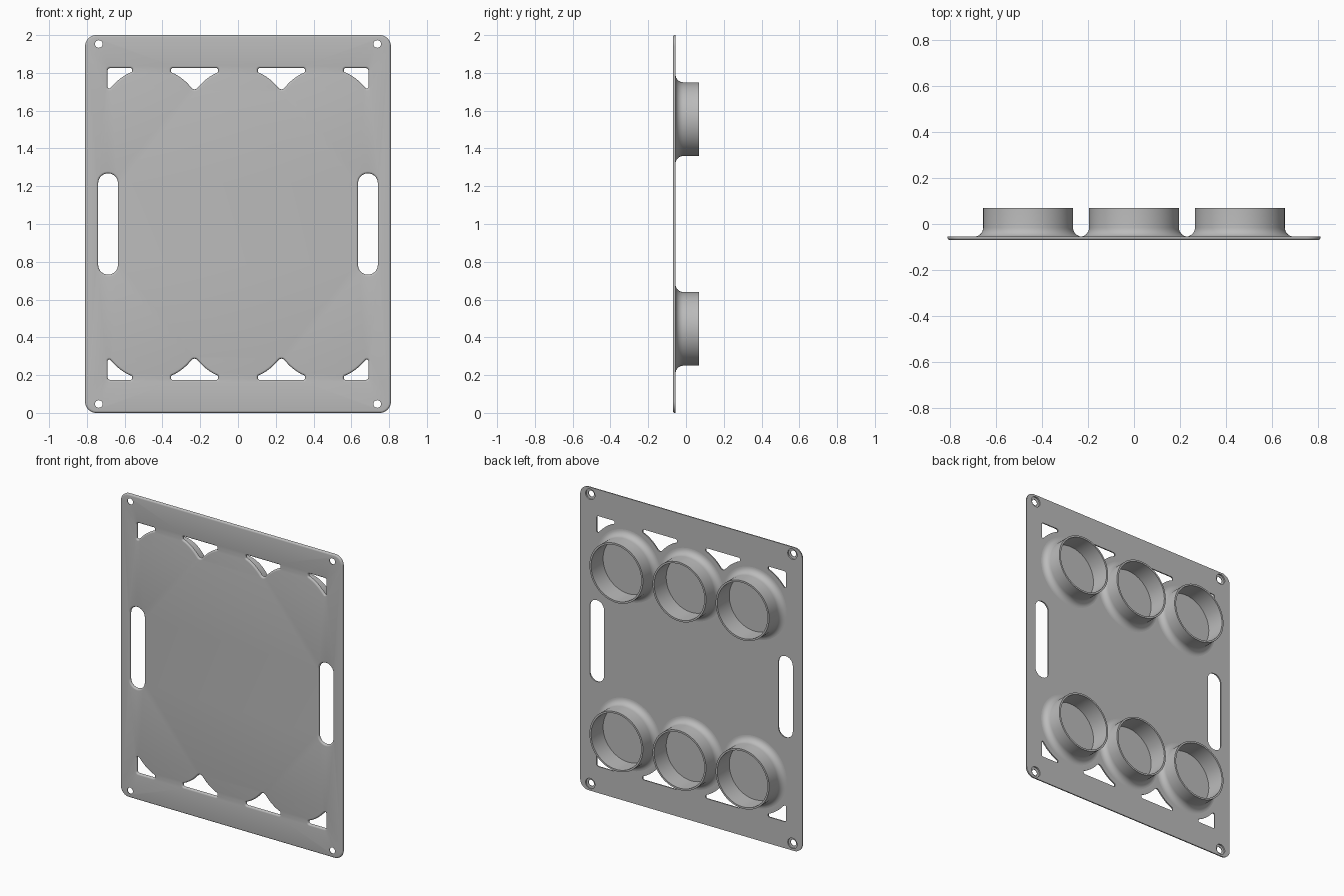
import bpy, bmesh, math
from mathutils import Vector

cube = bpy.data.objects.get("Cube")
if cube:
    bpy.data.objects.remove(cube, do_unlink=True)

FRONT, BACK, RIM = -0.07, -0.055, 0.07
RING_X, RING_Z, RING_R = 0.46, 0.55, 0.195   # ring grid, measured from the plate centre
EDGE = 0.011                                 # rounding of the front edges

grey = bpy.data.materials.new("grey plastic")
grey.use_nodes = True
grey.diffuse_color = (0.5, 0.5, 0.5, 1)
grey.node_tree.nodes["Principled BSDF"].inputs["Base Color"].default_value = (0.5, 0.5, 0.5, 1)


def finish(bm, name):
    bmesh.ops.recalc_face_normals(bm, faces=bm.faces)
    mesh = bpy.data.meshes.new(name)
    bm.to_mesh(mesh)
    bm.free()
    mesh.materials.append(grey)
    obj = bpy.data.objects.new(name, mesh)
    bpy.context.collection.objects.link(obj)
    bpy.ops.object.select_all(action='DESELECT')
    obj.select_set(True)
    bpy.context.view_layer.objects.active = obj
    bpy.ops.object.shade_smooth_by_angle(angle=math.radians(35))
    return obj


def rounded(corners, steps=8):
    """Outline from (x, z, radius) corners, anticlockwise."""
    out = []
    for i, (x, z, r) in enumerate(corners):
        p = Vector((x, z))
        if r == 0:
            out.append(p)
            continue
        a = (Vector(corners[i - 1][:2]) - p).normalized()
        b = (Vector(corners[(i + 1) % len(corners)][:2]) - p).normalized()
        half = a.angle(b) / 2
        centre = p + (a + b).normalized() * (r / math.sin(half))
        start = p + a * (r / math.tan(half)) - centre
        end = p + b * (r / math.tan(half)) - centre
        for k in range(steps + 1):
            t = k / steps
            out.append(centre + start.lerp(end, t).normalized() * r)
    area = sum(p.cross(out[i - 1]) for i, p in enumerate(out))
    return out if area < 0 else out[::-1]


def grow(pts, d):
    """Move an anticlockwise outline outwards by d."""
    out = []
    for i, p in enumerate(pts):
        a = (p - pts[i - 1]).normalized()
        b = (pts[(i + 1) % len(pts)] - p).normalized()
        n = Vector((a.y + b.y, -a.x - b.x)).normalized()
        out.append(p + n * (d / max(0.5, n.dot(Vector((a.y, -a.x))))))
    return out


def circle(x, z, r, n=32):
    return [Vector((x + r * math.cos(math.tau * k / n), z + r * math.sin(math.tau * k / n)))
            for k in range(n)]


def ring_arc(cx, x0, x1, steps=10):
    """Points along a clearance arc that follows the top of a ring."""
    xs = [x0 + (x1 - x0) * k / steps for k in range(steps + 1)]
    return [(x, RING_Z + 0.005 + math.sqrt(0.27 ** 2 - (x - cx) ** 2), 0) for x in xs]


def mirrored(corners, sx, sz):
    return rounded([(x * sx, z * sz, r) for x, z, r in corners])


# outlines, centred on the plate
plate_outline = rounded([(-0.81, -1, 0.06), (0.81, -1, 0.06), (0.81, 1, 0.06), (-0.81, 1, 0.06)])
slot = [(0.636, -0.268, 0.051), (0.74, -0.268, 0.051), (0.74, 0.268, 0.051), (0.636, 0.268, 0.051)]
middle_vent = ([(0.105, 0.825, 0.009), (0.105, 0.803, 0.009)] + ring_arc(0, 0.12, 0.2)
               + [(0.23, 0.703, 0.02)] + ring_arc(RING_X, 0.26, 0.34)
               + [(0.355, 0.803, 0.009), (0.355, 0.825, 0.009)])
corner_vent = ([(0.56, 0.825, 0.009), (0.56, 0.805, 0.009)] + ring_arc(RING_X, 0.575, 0.655)
               + [(0.69, 0.705, 0.008), (0.69, 0.825, 0.012)])

# front rounding as (offset, y) steps, front to back
soft = [(EDGE * (1 - math.sin(t)), FRONT + EDGE * (1 - math.cos(t)))
        for t in (math.pi / 2 * k / 5 for k in range(6))] + [(0, BACK)]
sink = [(0, FRONT), (0, FRONT + 0.004), (0.014, FRONT + 0.006), (0.014, BACK)]

walls = [(plate_outline, [(-d, y) for d, y in soft])]
for sx in (-1, 1):
    walls.append((mirrored(slot, sx, 1), soft))
    for sz in (-1, 1):
        walls.append((mirrored(middle_vent, sx, sz), soft))
        walls.append((mirrored(corner_vent, sx, sz), soft))
        walls.append((circle(sx * 0.737, sz * 0.953, 0.02), sink))

# plate: side walls of every outline, then flat front and back
bm = bmesh.new()
front_edges, back_edges = [], []
for outline, profile in walls:
    loops = [[bm.verts.new((p.x, y, p.y + 1)) for p in grow(outline, d)] for d, y in profile]
    n = len(outline)
    for a, b in zip(loops, loops[1:]):
        for i in range(n):
            bm.faces.new((a[i - 1], a[i], b[i], b[i - 1]))
    front_edges += [bm.edges.get((loops[0][i - 1], loops[0][i])) for i in range(n)]
    back_edges += [bm.edges.get((loops[-1][i - 1], loops[-1][i])) for i in range(n)]
for edges, direction in ((front_edges, -1), (back_edges, 1)):
    bmesh.ops.triangle_fill(bm, edges=edges, use_beauty=True, normal=(0, direction, 0))
finish(bm, "plate")


# cup rings on the back, each with a flared foot
def cup_ring(name, cx, cz, fillet=0.04, segments=72):
    profile = [(RING_R + fillet * (1 - math.sin(t)), BACK + fillet * (1 - math.cos(t)))
               for t in (math.pi / 2 * k / 8 for k in range(9))]
    profile += [(RING_R, RIM), (RING_R - 0.012, RIM), (RING_R - 0.012, BACK)]
    ring = bmesh.new()
    loops = [[ring.verts.new((p.x, y, p.y)) for p in circle(cx, cz, r, segments)] for r, y in profile]
    for a, b in zip(loops, loops[1:]):
        for i in range(segments):
            ring.faces.new((a[i - 1], a[i], b[i], b[i - 1]))
    # underside closes the foot against the plate
    for i in range(segments):
        ring.faces.new((loops[-1][i - 1], loops[-1][i], loops[0][i], loops[0][i - 1]))
    finish(ring, name)


for row, sz in (("lower", -1), ("upper", 1)):
    for side, sx in (("right", -1), ("middle", 0), ("left", 1)):
        cup_ring(f"{row}_{side}_cup_ring", sx * RING_X, 1 + sz * (RING_Z + 0.005))
